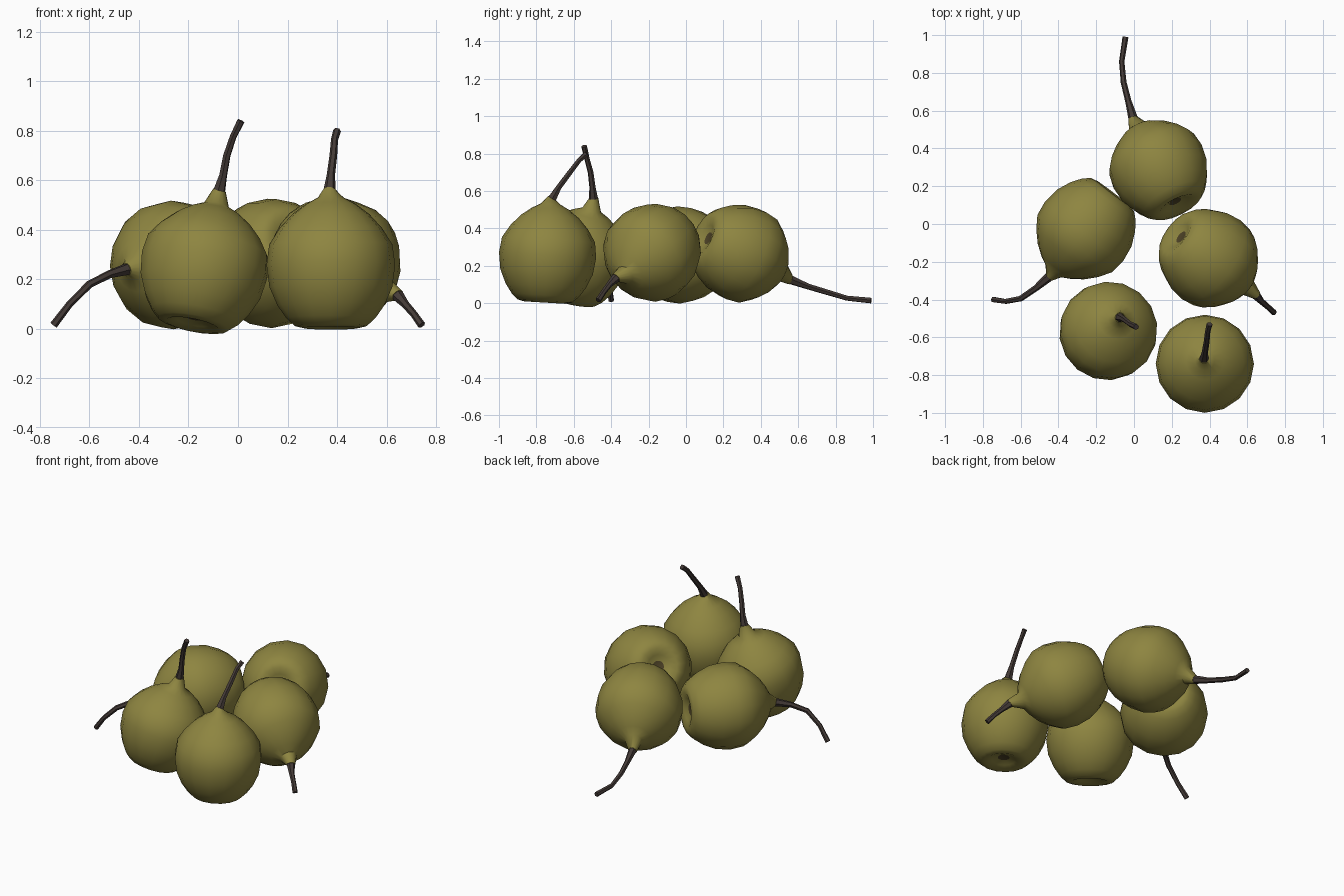
import bpy, bmesh, math
from mathutils import Vector

cube = bpy.data.objects.get("Cube")
if cube:
    bpy.data.objects.remove(cube, do_unlink=True)


def material(name, rgb):
    m = bpy.data.materials.new(name)
    m.use_nodes = True
    m.diffuse_color = (*rgb, 1)
    bsdf = m.node_tree.nodes["Principled BSDF"]
    bsdf.inputs["Base Color"].default_value = (*rgb, 1)
    bsdf.inputs["Roughness"].default_value = 0.7
    return m


olive = material("olive skin", (0.27, 0.235, 0.052))
bark = material("dark stem", (0.058, 0.043, 0.038))
calyx = material("brown calyx", (0.075, 0.055, 0.02))


def loft(name, rings, axis, sides, mats):
    """Skin a list of (centre, direction, radius) rings and cap both ends."""
    bm = bmesh.new()
    base = axis.to_track_quat('Z', 'Y')
    loops = []
    for centre, direction, radius in rings:
        q = axis.rotation_difference(direction) @ base
        loops.append([bm.verts.new(centre + q @ Vector((
            radius * math.cos(math.tau * i / sides),
            radius * math.sin(math.tau * i / sides), 0))) for i in range(sides)])
    for a, b in zip(loops, loops[1:]):
        for i in range(sides):
            j = (i + 1) % sides
            bm.faces.new((a[i], a[j], b[j], b[i]))
    start = bm.faces.new(loops[0][::-1])
    bm.faces.new(loops[-1])
    start.material_index = len(mats) - 1
    bmesh.ops.recalc_face_normals(bm, faces=bm.faces)
    mesh = bpy.data.meshes.new(name)
    bm.to_mesh(mesh)
    bm.free()
    for m in mats:
        mesh.materials.append(m)
    ob = bpy.data.objects.new(name, mesh)
    bpy.context.collection.objects.link(ob)
    bpy.ops.object.select_all(action='DESELECT')
    ob.select_set(True)
    bpy.context.view_layer.objects.active = ob
    bpy.ops.object.shade_smooth_by_angle(angle=math.radians(50))
    return ob


# Fruit profile: (distance along axis, radius), blossom end to shoulder
PROFILE = [(-.225, .035), (-.24, .07), (-.255, .11), (-.247, .145), (-.215, .18),
           (-.165, .215), (-.09, .248), (0, .26), (.08, .249), (.145, .207),
           (.2, .155), (.24, .1), (.265, .052)]


def fruit(side, centre, axis, stretch, path):
    centre, axis = Vector(centre), Vector(axis).normalized()
    path = [Vector(p) for p in path]
    tangents = [(path[min(i + 1, len(path) - 1)] - path[max(i - 1, 0)]).normalized()
                for i in range(len(path))]
    # Body, ending in a narrow neck that meets the stem
    rings = [(centre + axis * t * (stretch if t > 0 else 1), axis, r) for t, r in PROFILE]
    rings.append((path[0], tangents[0], .026))
    loft(side + "_fruit", rings, axis, 16, [olive, calyx])
    # Stem, thick at the neck and slightly flared at the tip
    last = len(path) - 1
    radii = [.025] + [.018 - .005 * i / last for i in range(1, last)] + [.016]
    loft(side + "_stem", list(zip(path, tangents, radii)), axis, 6, [bark])


fruit("front_left", (.375, -.74, .258), (0, .06, 1), 1.03,
      [(.37, -.715, .56), (.375, -.68, .62), (.385, -.62, .70), (.39, -.57, .765), (.4, -.53, .8)])
fruit("front_right", (-.135, -.565, .258), (.2, .25, 1), .95,
      [(-.075, -.495, .56), (-.06, -.5, .62), (-.045, -.51, .7), (-.02, -.53, .775), (.012, -.545, .84)])
fruit("middle_left", (.41, -.19, .265), (.4, -.3, -.25), .97,
      [(.645, -.375, .135), (.675, -.41, .1), (.71, -.44, .06), (.742, -.47, .015)])
fruit("back", (.125, .305, .262), (-.12, .24, -.11), .95,
      [(-.005, .56, .125), (-.03, .65, .09), (-.055, .75, .06), (-.065, .86, .027), (-.045, .99, .014)])
fruit("middle_right", (-.265, -.04, .258), (-.18, -.235, -.01), 1.0,
      [(-.45, -.28, .24), (-.52, -.34, .22), (-.6, -.395, .18), (-.68, -.41, .1), (-.745, -.4, .015)])
